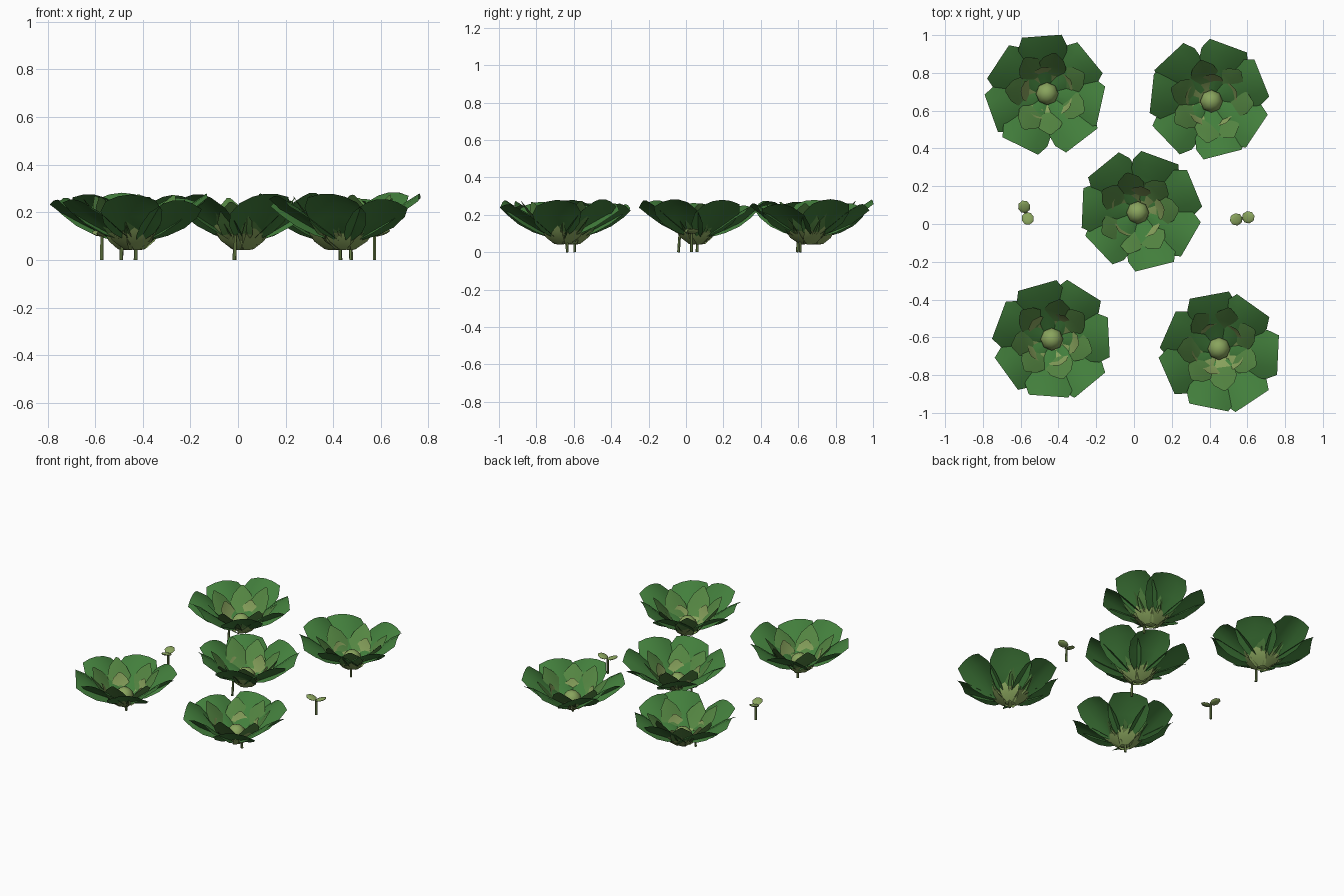
import bpy, bmesh, math, random
from mathutils import Vector, Matrix

if "Cube" in bpy.data.objects:
    bpy.data.objects.remove(bpy.data.objects["Cube"])

random.seed(11)


def material(name, rgb):
    m = bpy.data.materials.new(name)
    m.diffuse_color = (*rgb, 1)
    m.use_nodes = True
    m.node_tree.nodes["Principled BSDF"].inputs["Base Color"].default_value = m.diffuse_color
    return m


DARK = material("leaf_green", (0.055, 0.21, 0.045))
MID = material("leaf_mid_green", (0.09, 0.24, 0.055))
LIGHT = material("leaf_pale_green", (0.25, 0.37, 0.11))
STEM = material("stem_green", (0.16, 0.24, 0.07))


def finish(bm, name, mats, angle=50):
    me = bpy.data.meshes.new(name)
    bm.to_mesh(me)
    bm.free()
    for m in mats:
        me.materials.append(m)
    ob = bpy.data.objects.new(name, me)
    bpy.context.collection.objects.link(ob)
    bpy.ops.object.select_all(action='DESELECT')
    ob.select_set(True)
    bpy.context.view_layer.objects.active = ob
    bpy.ops.object.shade_smooth_by_angle(angle=math.radians(angle))
    return ob


def add_leaf(bm, centre, angle, profile, scale, lift, roll, cup, pale_rows):
    """One arched leaf with a straight-cut tip; profile rows are (radius, height, half width)."""
    rot = Matrix.Rotation(angle, 3, 'Z')
    rows = []
    for k, (r, z, w) in enumerate(profile):
        t = k / (len(profile) - 1)
        row = []
        for s in (-1, -0.5, 0, 0.5, 1):
            rr = r * (1 + (scale - 1) * t)
            zz = z + lift * t + cup * w * s * s + roll * w * s * t
            p = rot @ Vector((rr, w * s, zz))
            row.append(bm.verts.new(p + centre))
        rows.append(row)
    for i in range(len(rows) - 1):
        for j in range(4):
            f = bm.faces.new((rows[i][j], rows[i + 1][j],
                              rows[i + 1][j + 1], rows[i][j + 1]))
            f.material_index = 1 if i < pale_rows else 0


def ring(name, centre, start, count, profile, mats, cup, pale_rows, jitter):
    bm = bmesh.new()
    for k in range(count):
        a = start + k * math.tau / count + random.uniform(-jitter, jitter)
        add_leaf(bm, centre, a, profile, random.uniform(0.95, 1.0),
                 random.uniform(-0.02, 0.015), random.uniform(-.15, .15),
                 cup, pale_rows)
    return finish(bm, name, mats)


def stem(name, base, top, radius):
    base, top = Vector(base), Vector(top)
    d = top - base
    bm = bmesh.new()
    bmesh.ops.create_cone(bm, cap_ends=True, segments=6, radius1=radius,
                          radius2=radius * 0.9, depth=d.length)
    m = Matrix.Translation((base + top) / 2) @ d.to_track_quat('Z', 'Y').to_matrix().to_4x4()
    bmesh.ops.transform(bm, matrix=m, verts=bm.verts)
    finish(bm, name, [STEM])


OUTER = [(.05, .09, .035), (.11, .13, .085), (.18, .18, .12),
         (.25, .235, .13), (.312, .27, .105)]
SECOND = [(.045, .075, .03), (.10, .115, .065), (.15, .175, .075),
          (.19, .22, .055), (.225, .26, .008)]
INNER = [(.03, .042, .035), (.075, .075, .055), (.105, .115, .06),
         (.13, .155, .045), (.145, .19, .008)]

# leafy heads: outline centre, core centre, stem foot, first leaf angle
HEADS = [((-.465, .69), (-.46, .69), (-.49, .595), 95),
         ((.395, .66), (.41, .65), (.43, .61), 75),
         ((.035, .072), (.02, .06), (-.015, -.04), 75),
         ((-.43, -.615), (-.435, -.61), (-.43, -.595), 55),
         ((.455, -.68), (.45, -.66), (.475, -.635), 100)]

for n, (mid, core, foot, deg) in enumerate(HEADS, 1):
    c_out, c_in, a = Vector((*mid, 0)), Vector((*core, 0)), math.radians(deg)
    ring(f"outer_leaves_{n}", c_out, a, 7, OUTER, [DARK, MID], -.25, 0, .12)
    ring(f"second_leaves_{n}", c_in, a + .5, 7, SECOND, [MID, LIGHT], -.1, 1, .15)
    ring(f"inner_leaves_{n}", c_in, a + .2, 5, INNER, [LIGHT], .1, 0, .15)
    # rounded heart of the plant
    bm = bmesh.new()
    bmesh.ops.create_uvsphere(bm, u_segments=8, v_segments=6, radius=.06)
    bmesh.ops.translate(bm, verts=bm.verts, vec=c_in + Vector((0, 0, .103)))
    finish(bm, f"heart_{n}", [LIGHT])
    top = Vector((*foot, 0)).lerp(c_in, .08)
    stem(f"stem_{n}", (*foot, 0), (top.x, top.y, .115), .008)

# two-leaved sprouts: foot and direction of the first leaf
for n, (x, y, deg) in enumerate([(-.572, .06, 107), (.573, .03, 10)], 1):
    stem(f"sprout_stem_{n}", (x, y, 0), (x, y, .106), .008)
    bm = bmesh.new()
    for k in range(2):
        m = (Matrix.Translation((x, y, .102))
             @ Matrix.Rotation(math.radians(deg) + k * math.pi, 4, 'Z')
             @ Matrix.Rotation(math.radians(-18), 4, 'Y')
             @ Matrix.Translation((.034, 0, 0)) @ Matrix.Diagonal((.036, .033, .009, 1)))
        bmesh.ops.create_uvsphere(bm, u_segments=8, v_segments=6, radius=1, matrix=m)
    finish(bm, f"sprout_leaves_{n}", [LIGHT])
